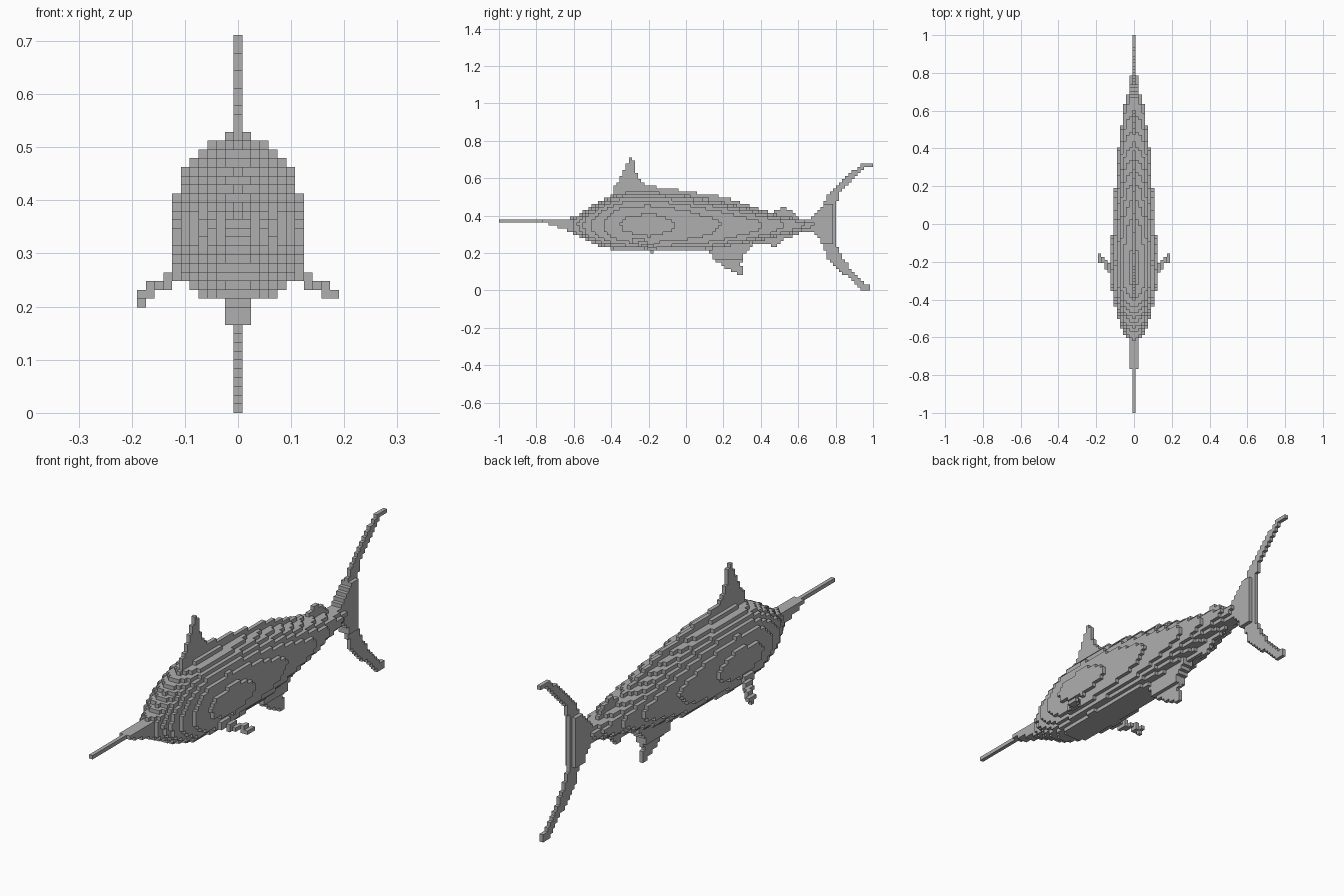
import bpy
import bmesh
from math import floor
from mathutils import Vector

CELLS = 121                 # cells along the length
S = 2 / CELLS               # cell size
HALF = CELLS // 2
ROWS = 43

if "Cube" in bpy.data.objects:
    bpy.data.objects.remove(bpy.data.objects["Cube"])

grey = bpy.data.materials.new("grey")
grey.use_nodes = True
colour = (0.43, 0.43, 0.43, 1)
grey.diffuse_color = colour
grey.node_tree.nodes["Principled BSDF"].inputs["Base Color"].default_value = colour


def profile(points, y):
    """Linear interpolation of a (y, value) profile."""
    for (y0, v0), (y1, v1) in zip(points, points[1:]):
        if y0 <= y <= y1:
            return v0 + (v1 - v0) * (y - y0) / (y1 - y0)
    return None


def inside(outline, y, z):
    """Even-odd test of a point against a side outline."""
    hit = False
    for (y0, z0), (y1, z1) in zip(outline, outline[1:] + outline[:1]):
        if (z0 > z) != (z1 > z) and y < y0 + (y1 - y0) * (z - z0) / (z1 - z0):
            hit = not hit
    return hit


def side_cells():
    for j in range(-HALF, HALF + 1):
        for k in range(ROWS):
            yield j, k, j * S, (k + 0.5) * S


def fin(outline, thick=lambda y, z: False):
    """Fin one cell wide, three cells wide where thick() holds."""
    cells = set()
    for j, k, y, z in side_cells():
        if inside(outline, y, z):
            reach = 1 if thick(y, z) else 0
            cells |= {(i, j, k) for i in range(-reach, reach + 1)}
    return cells


# Body: rounded cross-sections between a back, a belly and a width profile
back = [(-.63, .385), (-.57, .405), (-.53, .435), (-.48, .465), (-.43, .492),
        (-.37, .515), (-.3, .525), (-.17, .525), (0, .51), (.2, .475),
        (.4, .425), (.6, .385), (.7, .37)]
belly = [(-.63, .315), (-.58, .293), (-.53, .267), (-.48, .243), (-.38, .214),
         (-.2, .209), (.1, .214), (.3, .245), (.5, .29), (.6, .31), (.7, .335)]
width = [(-.63, .025), (-.6, .038), (-.55, .066), (-.5, .085), (-.43, .101),
         (-.34, .117), (-.2, .123), (-.08, .117), (.17, .1), (.4, .084),
         (.52, .067), (.63, .05), (.7, .03)]
MIDDLE = .355


def body_cells():
    cells = set()
    for j, k, y, z in side_cells():
        top, low, wide = (profile(p, y) for p in (back, belly, width))
        if top is None:
            continue
        if z > MIDDLE:
            rest = 1 - ((z - MIDDLE) / (top - MIDDLE)) ** 2
            reach = wide * max(rest, 0) ** 0.5
        else:
            rest = 1 - ((MIDDLE - z) / (MIDDLE - low)) ** 2.5
            reach = wide * max(rest, 0) ** 0.4
        if rest > 0:
            n = floor(reach / S)
            cells |= {(i, j, k) for i in range(-n, n + 1)}
    return cells


# Bill: thick wedge and a thin spear
bill = fin([(-.77, .362), (-.77, .382), (-.6, .385), (-.6, .305), (-.7, .345)],
           lambda y, z: True)
spear = {(0, j, 22) for j in range(-HALF, -44)}

# Fins as side outlines
dorsal_fin = fin([(-.39, .48), (-.385, .55), (-.35, .6), (-.32, .66),
                  (-.307, .712), (-.284, .712), (-.27, .65), (-.25, .59),
                  (-.2, .56), (0, .53), (.2, .5), (.3, .467), (.46, .415),
                  (.46, .36), (-.3, .4)])
rear_dorsal_fin = fin([(.46, .41), (.52, .45), (.58, .42), (.61, .385), (.6, .35)])
anal_fin = fin([(.1, .23), (.15, .17), (.2, .125), (.25, .1), (.29, .075),
                (.305, .075), (.295, .15), (.31, .19), (.35, .235), (.36, .28)],
               lambda y, z: z > .167)
rear_anal_fin = fin([(.36, .25), (.45, .24), (.49, .235), (.51, .27),
                     (.6, .3), (.6, .34), (.4, .33)])
tail_fin = fin([(.64, .365), (.7, .41), (.74, .475), (.78, .54), (.83, .59),
                (.9, .645), (.96, .68), (1, .685), (1, .665), (.96, .655),
                (.9, .605), (.84, .55), (.803, .47), (.803, .24), (.82, .2),
                (.87, .13), (.93, .06), (.985, .02), (.985, 0), (.95, 0),
                (.9, .04), (.83, .1), (.76, .17), (.73, .24), (.7, .295),
                (.65, .33)],
               lambda y, z: y < .785 and abs(z - MIDDLE) < .11)


# Pectoral fins: column number, cells along y, rows
def pectoral(side):
    columns = [(6, range(-18, -14), (15, 16)), (7, range(-17, -13), (15, 16)),
               (8, range(-15, -12), (14, 15)), (9, range(-14, -11), (14,)),
               (10, range(-12, -10), (13, 14)), (11, range(-12, -9), (13,))]
    cells = {(side * i, j, k) for i, js, ks in columns for j in js for k in ks}
    if side < 0:
        cells.add((-11, -11, 12))       # drooping tip
    return cells


parts = {
    "body": body_cells(),
    "bill": bill,
    "spear": spear,
    "dorsal_fin": dorsal_fin,
    "rear_dorsal_fin": rear_dorsal_fin,
    "anal_fin": anal_fin,
    "rear_anal_fin": rear_anal_fin,
    "tail_fin": tail_fin,
    "left_pectoral_fin": pectoral(1),
    "right_pectoral_fin": pectoral(-1),
}
filled = set().union(*parts.values())


def build(name, cells):
    """Make the outer faces of a group of cells as one object."""
    bm = bmesh.new()
    corners = {}

    def corner(p):
        key = tuple(round(c * 2) for c in p)
        if key not in corners:
            corners[key] = bm.verts.new((p.x * S, p.y * S, (p.z + 0.5) * S))
        return corners[key]

    for cell in sorted(cells):
        centre = Vector(cell)
        for axis in range(3):
            for sign in (-1, 1):
                normal = Vector((0, 0, 0))
                normal[axis] = sign
                if tuple(int(c) for c in centre + normal) in filled:
                    continue
                u = Vector((0, 0, 0))
                u[(axis + 1) % 3] = 0.5
                v = normal.cross(u)
                middle = centre + normal / 2
                bm.faces.new([corner(middle + d)
                              for d in (-u - v, u - v, u + v, v - u)])
    mesh = bpy.data.meshes.new(name)
    bm.to_mesh(mesh)
    bm.free()
    mesh.materials.append(grey)
    bpy.context.collection.objects.link(bpy.data.objects.new(name, mesh))


used = set()
for name, cells in parts.items():
    build(name, cells - used)
    used |= cells
